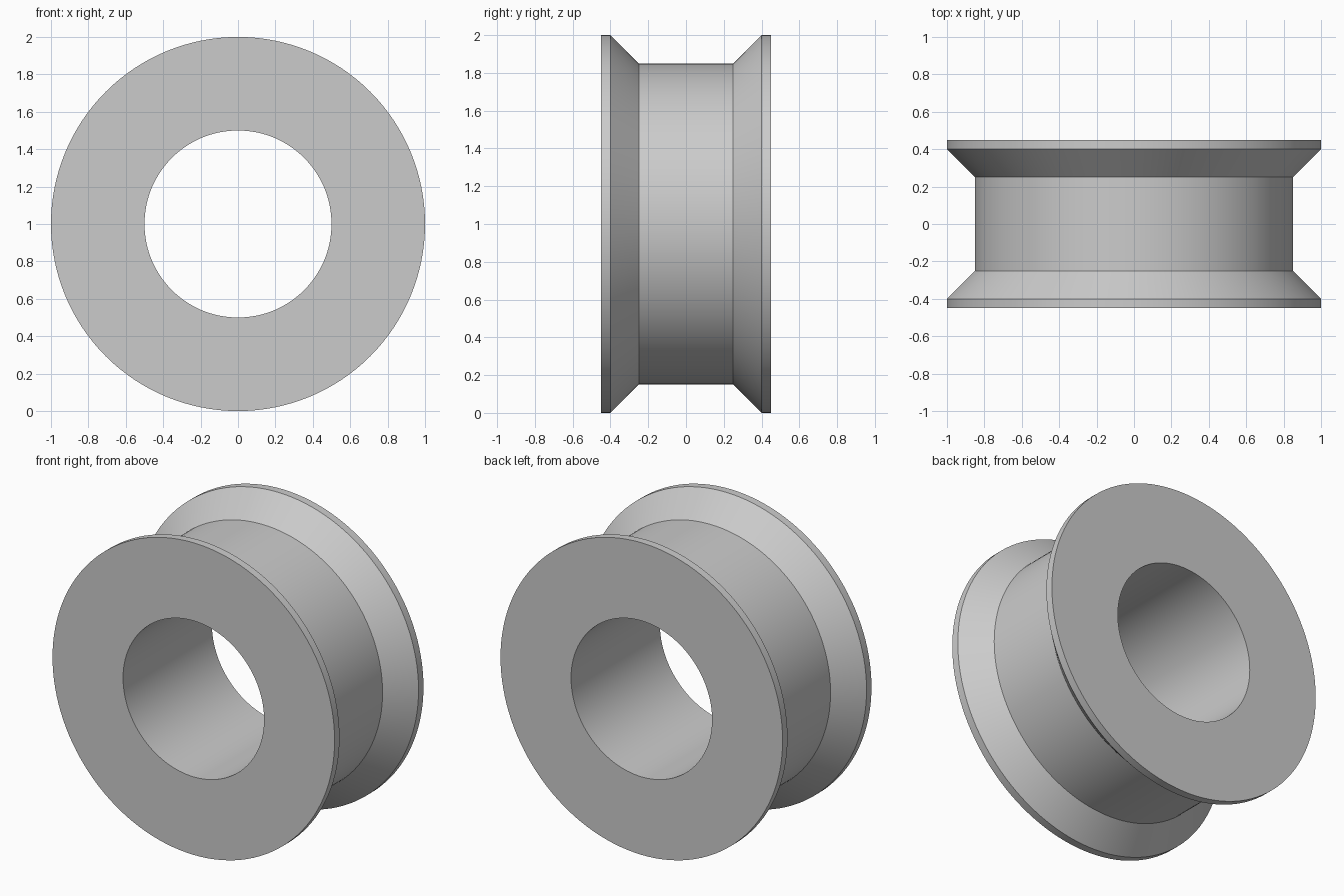
import bpy, bmesh, math
from mathutils import Matrix, Vector

cube = bpy.data.objects.get("Cube")
if cube:
    bpy.data.objects.remove(cube, do_unlink=True)

SEGMENTS = 128
CENTRE = Vector((0, 0, 1))

# Plain grey material
grey = bpy.data.materials.new("grey")
grey.use_nodes = True
colour = (0.6, 0.6, 0.6, 1)
grey.diffuse_color = colour
grey.node_tree.nodes["Principled BSDF"].inputs["Base Color"].default_value = colour

# Half cross-section as (radius, y): bore, rim, bevel, groove; mirrored for the back
half = [(0.5, -0.45), (1.0, -0.45), (1.0, -0.4), (0.85, -0.25)]
profile = half + [(r, -y) for r, y in reversed(half)]

# Revolve the closed section around the y axis
bm = bmesh.new()
rings = []
for i in range(SEGMENTS):
    turn = Matrix.Rotation(math.tau * i / SEGMENTS, 3, 'Y')
    rings.append([bm.verts.new(CENTRE + turn @ Vector((0, y, r))) for r, y in profile])
for i, ring in enumerate(rings):
    following = rings[(i + 1) % SEGMENTS]
    for j in range(len(profile)):
        k = (j + 1) % len(profile)
        bm.faces.new((ring[j], ring[k], following[k], following[j]))
bmesh.ops.recalc_face_normals(bm, faces=bm.faces)

mesh = bpy.data.meshes.new("grooved_roller")
bm.to_mesh(mesh)
bm.free()
mesh.materials.append(grey)
roller = bpy.data.objects.new("grooved_roller", mesh)
bpy.context.collection.objects.link(roller)

# Smooth curved walls, sharp rims
bpy.ops.object.select_all(action='DESELECT')
roller.select_set(True)
bpy.context.view_layer.objects.active = roller
bpy.ops.object.shade_smooth_by_angle(angle=math.radians(30))
